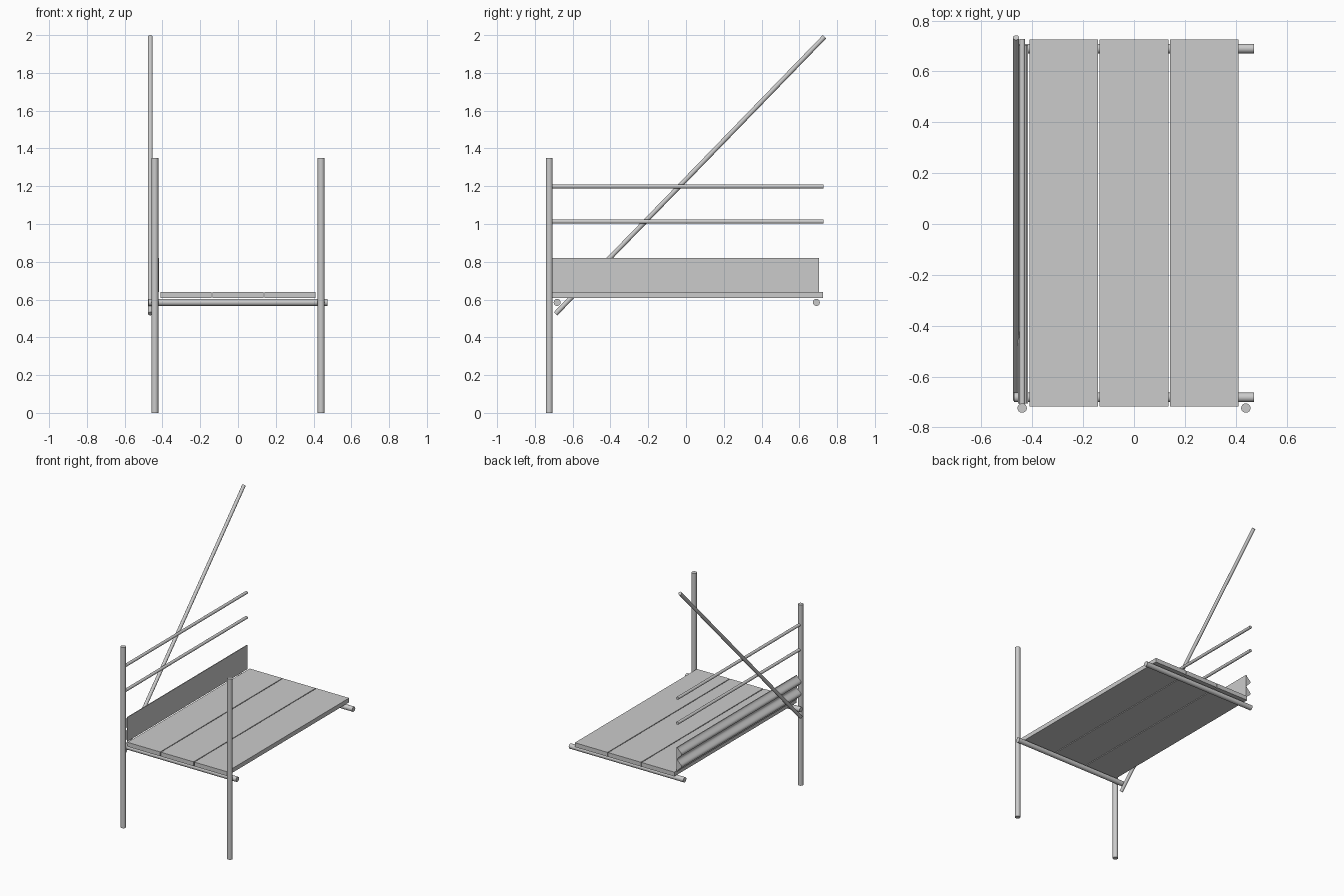
import bpy, bmesh, math
from mathutils import Vector

if "Cube" in bpy.data.objects:
    bpy.data.objects.remove(bpy.data.objects["Cube"])


def tube(name, a, b, r, sides=24):
    a, b = Vector(a), Vector(b)
    d = b - a
    bpy.ops.mesh.primitive_cylinder_add(vertices=sides, radius=r, depth=d.length,
                                        location=(a + b) / 2)
    o = bpy.context.object
    o.name = name
    o.rotation_euler = d.to_track_quat('Z', 'Y').to_euler()
    bpy.ops.object.shade_smooth_by_angle(angle=math.radians(35))
    return o


def box(name, lo, hi):
    lo, hi = Vector(lo), Vector(hi)
    bpy.ops.mesh.primitive_cube_add(size=1, location=(lo + hi) / 2)
    o = bpy.context.object
    o.name = name
    o.scale = hi - lo
    return o


# front uprights
for side, x in (("left", -0.44), ("right", 0.44)):
    tube(side + "_upright", (x, -0.724, 0), (x, -0.724, 1.35), 0.0185)

# cross tubes carrying the deck
for end, y in (("front", -0.682), ("back", 0.69)):
    tube(end + "_cross_tube", (-0.473, y, 0.585), (0.473, y, 0.585), 0.0185)

# guard rails
for level, z in (("lower", 1.013), ("upper", 1.199)):
    tube(level + "_guard_rail", (-0.439, -0.708, z), (-0.439, 0.728, z), 0.011)

# diagonal brace
tube("diagonal_brace", (-0.464, -0.69, 0.525), (-0.464, 0.733, 1.991), 0.0125)

# deck planks
for i in range(3):
    x = (i - 1) * 0.276
    box(f"deck_plank_{i + 1}", (x - 0.135, -0.717, 0.607), (x + 0.135, 0.725, 0.639))

# toe board: flat inner face, two rounded ridges outside
z0, z1, n = 0.64, 0.82, 24
profile = [(-0.417, z1), (-0.417, z0)]
for i in range(n + 1):
    t = i / n
    profile.append((-0.423 - 0.034 * math.sin(2 * math.pi * t) ** 2, z0 + (z1 - z0) * t))
bm = bmesh.new()
face = bm.faces.new([bm.verts.new((x, -0.706, z)) for x, z in profile])
ext = bmesh.ops.extrude_face_region(bm, geom=[face])
bmesh.ops.translate(bm, vec=(0, 1.411, 0),
                    verts=[v for v in ext["geom"] if isinstance(v, bmesh.types.BMVert)])
bmesh.ops.recalc_face_normals(bm, faces=bm.faces)
mesh = bpy.data.meshes.new("toe_board")
bm.to_mesh(mesh)
bm.free()
board = bpy.data.objects.new("toe_board", mesh)
bpy.context.collection.objects.link(board)
bpy.ops.object.select_all(action='DESELECT')
board.select_set(True)
bpy.context.view_layer.objects.active = board
bpy.ops.object.shade_smooth_by_angle(angle=math.radians(35))
